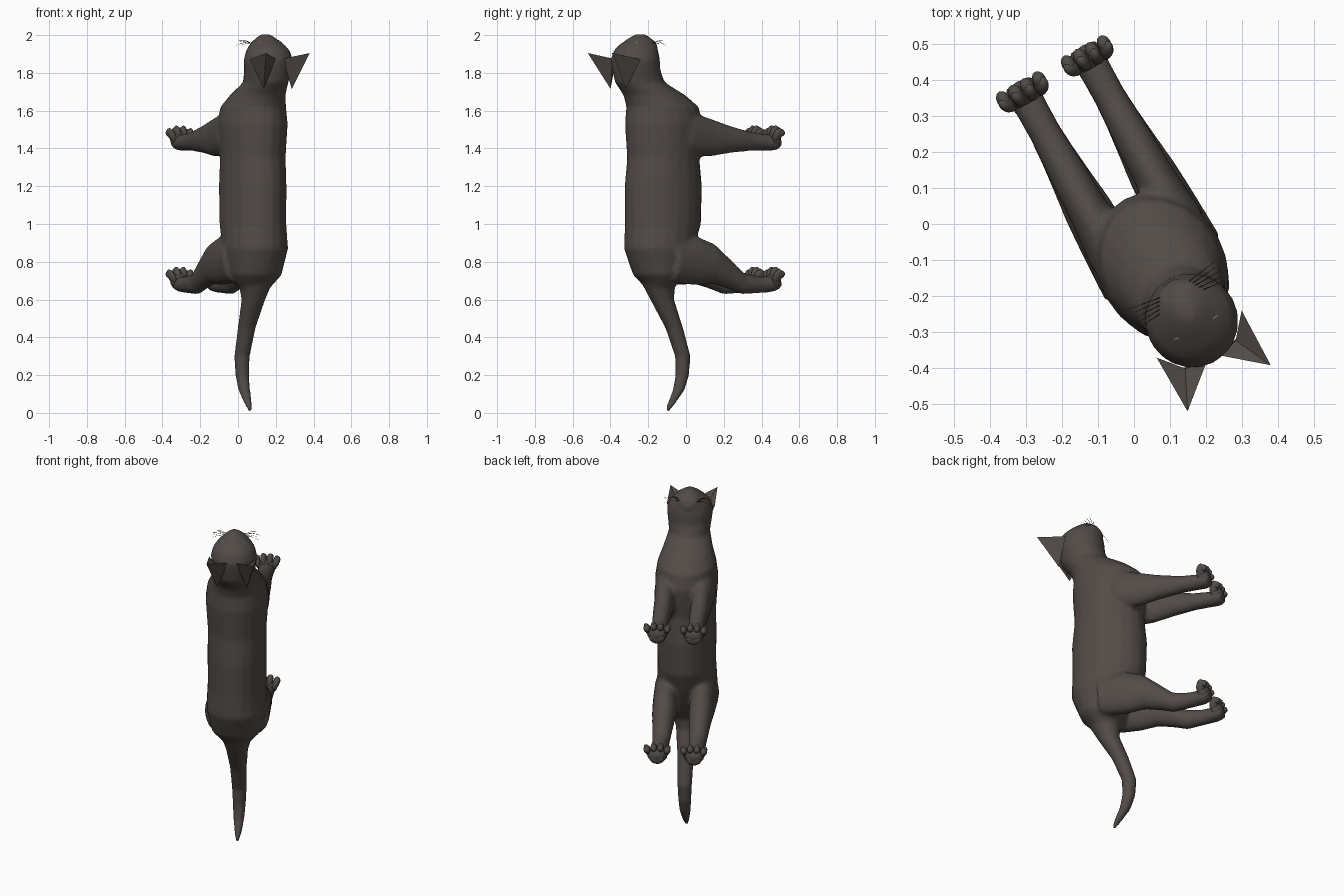
import bpy, bmesh, math
from mathutils import Matrix, Vector

cube = bpy.data.objects.get("Cube")
if cube:
    bpy.data.objects.remove(cube)

# The animal is modelled with its belly towards +y, then turned about z
TURN = Matrix.Rotation(math.radians(29), 4, 'Z') @ Matrix.Translation((.01, 0, 0))


def material(name, rgb):
    m = bpy.data.materials.new(name)
    m.use_nodes = True
    col = (*rgb, 1)
    m.diffuse_color = col
    m.node_tree.nodes["Principled BSDF"].inputs["Base Color"].default_value = col
    return m


fur = material("dark brown fur", (.085, .071, .064))
eye_grey = material("eye grey", (.15, .135, .12))
whisker_black = material("whisker black", (.02, .018, .016))


def finish(bm, name, mat):
    bmesh.ops.recalc_face_normals(bm, faces=bm.faces)
    mesh = bpy.data.meshes.new(name)
    bm.to_mesh(mesh)
    bm.free()
    mesh.transform(TURN)
    mesh.materials.append(mat)
    ob = bpy.data.objects.new(name, mesh)
    bpy.context.collection.objects.link(ob)
    return ob


def smooth(ob, angle=50):
    bpy.ops.object.select_all(action='DESELECT')
    ob.select_set(True)
    bpy.context.view_layer.objects.active = ob
    bpy.ops.object.shade_smooth_by_angle(angle=math.radians(angle))


def loft(bm, rings, n=16):
    """Closed tube from rings of (centre, half-axis u, half-axis v)."""
    loops = []
    for c, u, v in rings:
        loops.append([bm.verts.new(Vector(c) + Vector(u) * math.cos(t) + Vector(v) * math.sin(t))
                      for t in (2 * math.pi * i / n for i in range(n))])
    for a, b in zip(loops, loops[1:]):
        for i in range(n):
            j = (i + 1) % n
            bm.faces.new((a[i], a[j], b[j], b[i]))
    bm.faces.new(loops[0][::-1])
    bm.faces.new(loops[-1])


def ball(bm, centre, size, tilt=0, roll=0):
    m = (Matrix.Translation(centre) @ Matrix.Rotation(tilt, 4, 'Y')
         @ Matrix.Rotation(roll, 4, 'X') @ Matrix.Diagonal((*size, 1)))
    bmesh.ops.create_uvsphere(bm, u_segments=12, v_segments=8, radius=1, matrix=m)


# Torso, neck and head: height, depth centre, half width, half depth
torso = [(.64, -.165, .06, .055), (.68, -.165, .10, .09), (.73, -.175, .14, .13),
         (.87, -.17, .17, .19), (1.0, -.145, .165, .212), (1.2, -.143, .166, .216),
         (1.35, -.143, .165, .2), (1.53, -.14, .178, .215), (1.62, -.148, .165, .2),
         (1.68, -.195, .14, .172), (1.75, -.285, .115, .137), (1.82, -.308, .125, .13),
         (1.87, -.313, .13, .132), (1.92, -.308, .115, .118), (1.95, -.295, .088, .102),
         (1.985, -.285, .05, .06), (2.004, -.282, .022, .028)]
# Tail: height, depth centre, radius
tail = [(.72, -.18, .1), (.6, -.15, .064), (.45, -.077, .048), (.3, -.025, .042),
        (.2, -.028, .037), (.12, -.05, .032), (.04, -.1, .02), (.005, -.12, .01)]
# Legs: depth, height centre, half width, half height
front_leg = [(-.06, 1.48, .07, .12), (.08, 1.458, .058, .102), (.2, 1.448, .053, .073),
             (.33, 1.437, .045, .05), (.42, 1.432, .046, .044), (.47, 1.43, .05, .042),
             (.5, 1.43, .042, .03)]
hind_leg = [(-.15, .82, .08, .13), (0, .805, .074, .13), (.1, .79, .068, .108),
            (.19, .74, .058, .082), (.28, .685, .049, .058), (.38, .678, .043, .044),
            (.46, .682, .047, .042), (.5, .685, .04, .03)]

bm = bmesh.new()
loft(bm, [((0, y, z), (a, 0, 0), (0, b, 0)) for z, y, a, b in torso], 20)
loft(bm, [((0, y, z), (r, 0, 0), (0, r, 0)) for z, y, r in tail], 12)
for s in (-1, 1):
    for leg in (front_leg, hind_leg):
        loft(bm, [((s * .103, y, z), (a, 0, 0), (0, 0, b)) for y, z, a, b in leg])
# Muzzle cheeks and chin
for s in (-1, 1):
    ball(bm, (s * .027, -.235, 1.945), (.036, .036, .032))
ball(bm, (0, -.212, 1.925), (.035, .028, .03))
body = finish(bm, "body", fur)
remesh = body.modifiers.new("blend", 'REMESH')
remesh.mode = 'VOXEL'
remesh.voxel_size = .011
remesh.use_smooth_shade = True
relax = body.modifiers.new("relax", 'SMOOTH')
relax.factor = .5
relax.iterations = 6

# Paws with four splayed toes each
for label, height in (("front", 1.43), ("hind", .682)):
    for side, s in (("left", 1), ("right", -1)):
        bm = bmesh.new()
        cx = s * .103
        ball(bm, (cx, .465, height + .018), (.058, .038, .045))
        for k in (-1.5, -.5, .5, 1.5):
            rise = .055 - .011 * abs(k)
            ball(bm, (cx + k * .034, .462, height + rise), (.019, .026, .043), k * .3, -.2)
            ball(bm, (cx + k * .038, .478, height + rise + .014), (.019, .025, .021))
        smooth(finish(bm, f"{label}_{side}_paw", fur))

# Ears: pointed shells with a hollow facing forward
for side, s in (("left", 1), ("right", -1)):
    bm = bmesh.new()
    tip, inner, outer, root, hollow = (bm.verts.new((s * x, y, z)) for x, y, z in (
        (.132, -.527, 1.905), (.022, -.435, 1.875), (.135, -.355, 1.872),
        (.085, -.415, 1.715), (.08, -.42, 1.845)))
    for face in ((inner, root, tip), (root, outer, tip), (inner, tip, hollow),
                 (tip, outer, hollow), (inner, hollow, root), (hollow, outer, root)):
        bm.faces.new(face)
    smooth(finish(bm, f"{side}_ear", fur), 40)

# Eyes
for side, s in (("left", 1), ("right", -1)):
    bm = bmesh.new()
    ball(bm, (s * .057, -.335, 1.953), (.021, .011, .013), s * .6)
    smooth(finish(bm, f"{side}_eye", eye_grey))

# Nose pad
bm = bmesh.new()
ball(bm, (0, -.25, 1.978), (.016, .013, .012))
smooth(finish(bm, "nose", fur))

# Whiskers
bm = bmesh.new()
for s in (-1, 1):
    for k in range(5):
        start = Vector((s * .045, -.25 + .009 * k, 1.955))
        end = Vector((s * (.135 - .006 * (k % 2)), -.26 + .015 * k, 1.945 + .009 * (k % 4)))
        mid = (start + end) / 2 + Vector((0, 0, .01))
        loft(bm, [(p, (0, r, 0), (0, 0, r)) for p, r in
                  ((start, .0012), (mid, .001), (end, .0005))], 4)
finish(bm, "whiskers", whisker_black)
